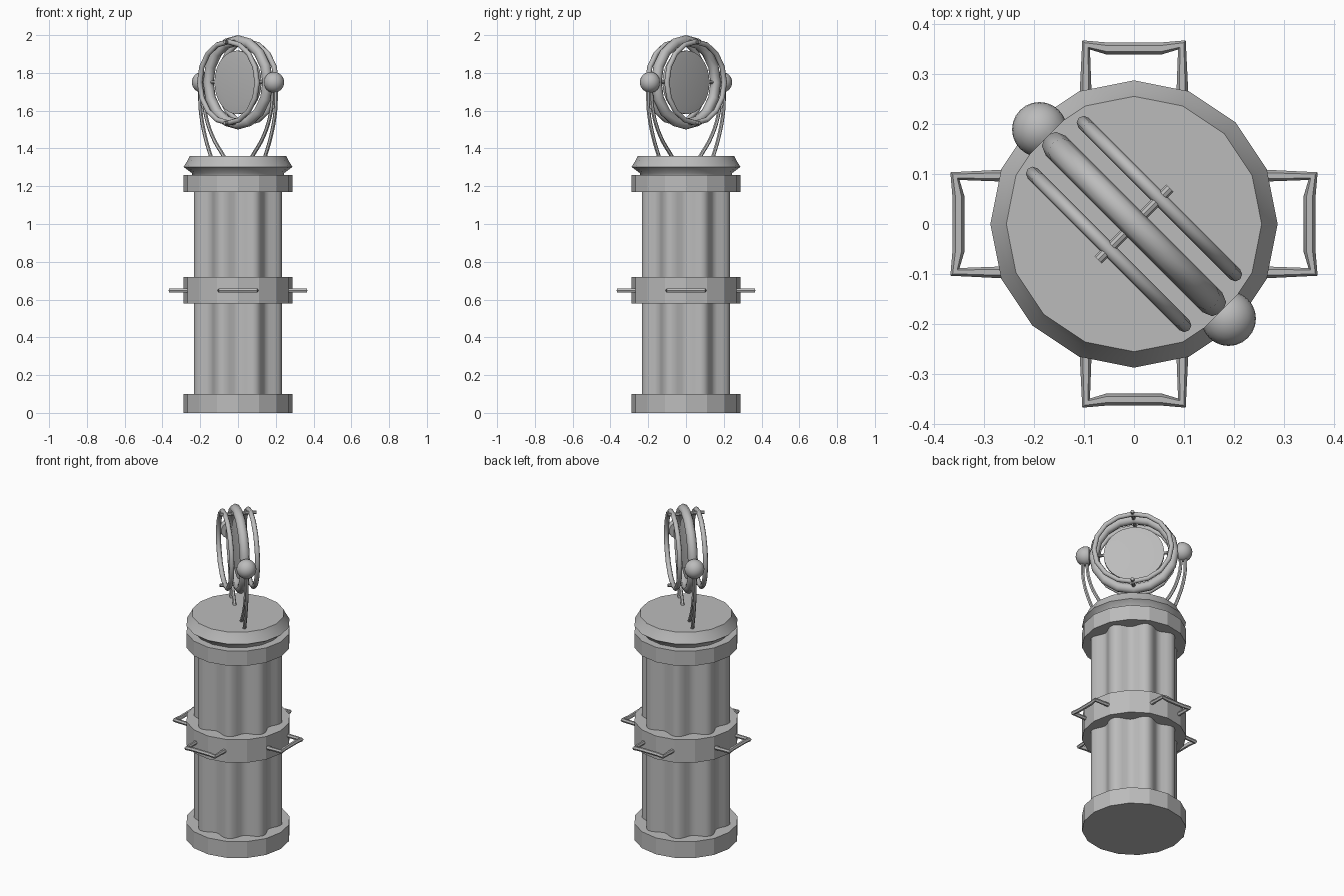
import bpy, bmesh, math
from mathutils import Matrix, Vector

if "Cube" in bpy.data.objects:
    bpy.data.objects.remove(bpy.data.objects["Cube"], do_unlink=True)

grey = bpy.data.materials.new("plain_grey")
grey.use_nodes = True
COLOUR = (0.5, 0.5, 0.5, 1)
grey.diffuse_color = COLOUR
grey.node_tree.nodes["Principled BSDF"].inputs["Base Color"].default_value = COLOUR

TAU = math.tau
HEAD_Z = 1.75
# Head frame: local x runs along the ring plane, local y is the ring axis
HEAD = Matrix.Translation((0, 0, HEAD_Z)) @ Matrix.Rotation(-TAU / 8, 4, "Z")
AXIS_Y = Matrix.Rotation(TAU / 4, 4, "X")
AXIS_X = Matrix.Rotation(TAU / 4, 4, "Y")


def activate(obj):
    bpy.ops.object.select_all(action="DESELECT")
    obj.select_set(True)
    bpy.context.view_layer.objects.active = obj


def finish(name, bm, matrix=Matrix(), smooth=None):
    bmesh.ops.transform(bm, matrix=matrix, verts=bm.verts)
    bmesh.ops.recalc_face_normals(bm, faces=bm.faces)
    mesh = bpy.data.meshes.new(name)
    bm.to_mesh(mesh)
    bm.free()
    mesh.materials.append(grey)
    obj = bpy.data.objects.new(name, mesh)
    bpy.context.collection.objects.link(obj)
    if smooth:
        activate(obj)
        bpy.ops.object.shade_smooth_by_angle(angle=math.radians(smooth))
    return obj


def lathe(name, profile, sides, matrix=Matrix(), smooth=None, ripple=0.0):
    """Closed solid of revolution; ripple adds eight lobes."""
    bm = bmesh.new()
    rows = []
    for r, z in profile:
        row = []
        for i in range(sides):
            a = TAU * i / sides
            rr = r - ripple * math.cos(8 * a)
            row.append(bm.verts.new((rr * math.cos(a), rr * math.sin(a), z)))
        rows.append(row)
    for low, high in zip(rows, rows[1:]):
        for i in range(sides):
            j = (i + 1) % sides
            bm.faces.new((low[i], low[j], high[j], high[i]))
    bm.faces.new(rows[0][::-1])
    bm.faces.new(rows[-1])
    return finish(name, bm, matrix, smooth)


def rod(name, radius, start, end, axis, offset, sides=8):
    place = HEAD @ Matrix.Translation(offset) @ axis
    lathe(name, [(radius, start), (radius, end)], sides, place, 40)


def ring(name, major, minor, offset, segments=16, sides=8):
    bm = bmesh.new()
    rows = []
    for i in range(segments):
        a = TAU * i / segments
        row = []
        for k in range(sides):
            b = TAU * k / sides
            r = major + minor * math.cos(b)
            row.append(bm.verts.new((r * math.cos(a), r * math.sin(a), minor * math.sin(b))))
        rows.append(row)
    for i in range(segments):
        here, there = rows[i], rows[(i + 1) % segments]
        for k in range(sides):
            m = (k + 1) % sides
            bm.faces.new((here[k], there[k], there[m], here[m]))
    finish(name, bm, HEAD @ Matrix.Translation((0, offset, 0)) @ AXIS_Y, 60)


def tube(name, points, radius, matrix, curved=False):
    curve = bpy.data.curves.new(name, "CURVE")
    curve.dimensions = "3D"
    curve.bevel_depth = radius
    curve.bevel_resolution = 1
    curve.use_fill_caps = True
    curve.resolution_u = 4
    spline = curve.splines.new("BEZIER" if curved else "POLY")
    if curved:
        spline.bezier_points.add(len(points) - 1)
        for knot, p in zip(spline.bezier_points, points):
            knot.co = matrix @ Vector(p)
            knot.handle_left_type = knot.handle_right_type = "AUTO"
    else:
        spline.points.add(len(points) - 1)
        for knot, p in zip(spline.points, points):
            knot.co = (*(matrix @ Vector(p)), 1)
    curve.materials.append(grey)
    obj = bpy.data.objects.new(name, curve)
    bpy.context.collection.objects.link(obj)
    activate(obj)
    bpy.ops.object.convert(target="MESH")
    bpy.ops.object.shade_smooth_by_angle(angle=math.radians(50))


# Fluted column
lathe("fluted_shaft", [(0.228, 0.05), (0.228, 1.22)], 64, smooth=40, ripple=0.022)

# Faceted bands around the column
for name, low, high in (("base_band", 0, 0.1), ("middle_band", 0.58, 0.72), ("top_band", 1.17, 1.26)):
    lathe(name, [(0.288, low), (0.288, high)], 16)

# Lid with a flared lip
lathe("lid", [(0.24, 1.25), (0.245, 1.27), (0.288, 1.302), (0.268, 1.335), (0.256, 1.36)],
      16, smooth=50)

# Four carrying handles
half = [(-0.097, 0.26, 0.648), (-0.096, 0.359, 0.648), (-0.055, 0.352, 0.648)]
path = half + [(-x, y, z) for x, y, z in reversed(half)]
for i, side in enumerate(("back", "right", "front", "left")):
    tube(side + "_handle", path, 0.012, Matrix.Rotation(TAU * i / 4, 4, "Z"))

# Head: thick middle ring between two thin rings
ring("main_ring", 0.222, 0.028, 0)
ring("front_ring", 0.215, 0.014, -0.072)
ring("back_ring", 0.215, 0.014, 0.072)

# Mirror disc with a slight bulge and side pivots
lathe("disc", [(0.12, -0.014), (0.168, -0.008), (0.168, 0.008), (0.12, 0.014)], 32,
      HEAD @ AXIS_Y, 40)
for s, side in ((-1, "right"), (1, "left")):
    rod(side + "_disc_pivot", 0.009, -0.025, 0.025, AXIS_X, (s * 0.185, 0, 0))

# Pins tying the three rings together
for s, level in ((-1, "lower"), (1, "upper")):
    rod(level + "_ring_pin", 0.01, -0.102, 0.102, AXIS_Y, (0, 0, s * 0.215))

# Side knobs, cut flat against the ring, and their curved support legs
for s, side in ((-1, "right"), (1, "left")):
    bm = bmesh.new()
    bmesh.ops.create_uvsphere(bm, u_segments=24, v_segments=12, radius=0.055)
    cut = bmesh.ops.bisect_plane(bm, geom=bm.verts[:] + bm.edges[:] + bm.faces[:],
                                 plane_co=(-s * 0.022, 0, 0), plane_no=(-s, 0, 0), clear_outer=True)
    rim = [e for e in cut["geom_cut"] if isinstance(e, bmesh.types.BMEdge)]
    bmesh.ops.contextual_create(bm, geom=rim)
    finish(side + "_knob", bm, HEAD @ Matrix.Translation((s * 0.268, 0, 0)), 40)

    outer = [(0.285, -0.03), (0.28, -0.15), (0.245, -0.29), (0.2, -0.4)]
    inner = [(0.262, -0.03), (0.248, -0.15), (0.195, -0.28), (0.1, -0.4)]
    for kind, leg in (("outer", outer), ("inner", inner)):
        tube(side + "_" + kind + "_leg", [(s * x, 0, z) for x, z in leg], 0.01, HEAD, True)
